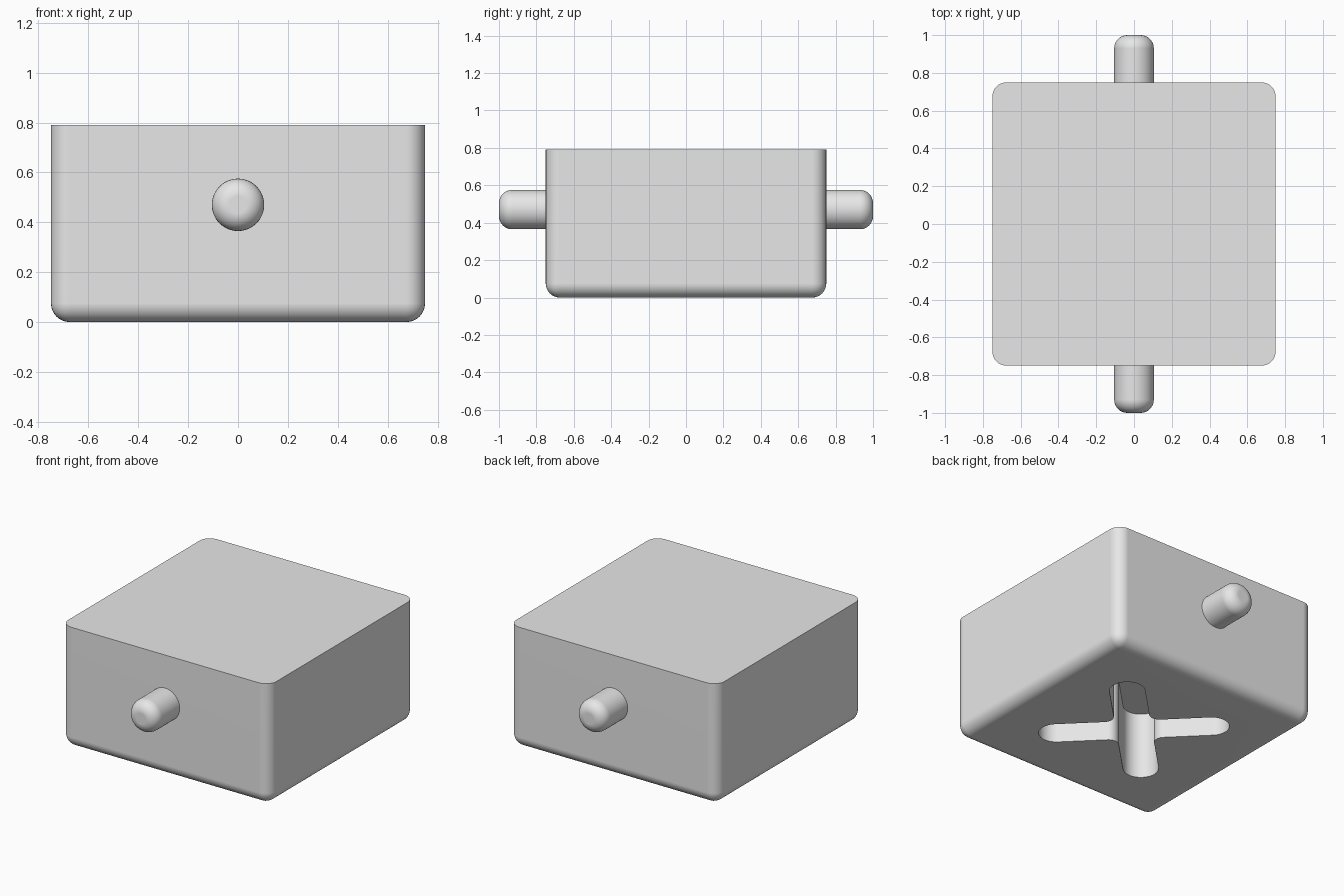
import bpy, bmesh, math
from math import cos, sin, pi
from mathutils import Matrix, Vector

cube = bpy.data.objects.get("Cube")
if cube:
    bpy.data.objects.remove(cube, do_unlink=True)

HALF, HEIGHT, ROUND = 0.75, 0.79, 0.075
PEG_R, PEG_Z = 0.105, 0.47
SLOT_W, SLOT_LEN, SLOT_DEPTH, FILLET = 0.105, 0.565, 0.43, 0.06

grey = bpy.data.materials.new("plain grey")
grey.use_nodes = True
grey.diffuse_color = (0.8, 0.8, 0.8, 1)
grey.node_tree.nodes["Principled BSDF"].inputs["Base Color"].default_value = (0.8, 0.8, 0.8, 1)


def make_object(name, bm):
    bmesh.ops.recalc_face_normals(bm, faces=bm.faces)
    mesh = bpy.data.meshes.new(name)
    bm.to_mesh(mesh)
    bm.free()
    mesh.materials.append(grey)
    obj = bpy.data.objects.new(name, mesh)
    bpy.context.collection.objects.link(obj)
    return obj


def activate(obj):
    bpy.ops.object.select_all(action='DESELECT')
    obj.select_set(True)
    bpy.context.view_layer.objects.active = obj


def smooth(obj):
    activate(obj)
    bpy.ops.object.shade_smooth_by_angle(angle=math.radians(30))
    obj.modifiers.new("flat face normals", 'WEIGHTED_NORMAL').keep_sharp = True


def arc(cx, cy, r, start, end, steps):
    angles = [start + (end - start) * i / steps for i in range(steps + 1)]
    return [Vector((cx + r * cos(a), cy + r * sin(a), 0)) for a in angles]


# Block: rounded sides and bottom, crisp top rim
bm = bmesh.new()
bmesh.ops.create_cube(bm, size=1, matrix=Matrix.Translation((0, 0, HEIGHT / 2))
                      @ Matrix.Diagonal((2 * HALF, 2 * HALF, HEIGHT, 1)))
edges = [e for e in bm.edges if min(v.co.z for v in e.verts) < 0.01]
bmesh.ops.bevel(bm, geom=edges, offset=ROUND, segments=8, profile=0.5, affect='EDGES')
block = make_object("block", bm)

# Diagonal cross slot with round ends and filleted inner corners
arm = arc(SLOT_LEN - SLOT_W, 0, SLOT_W, -pi / 2, pi / 2, 16)
arm += arc(SLOT_W + FILLET, SLOT_W + FILLET, FILLET, 1.5 * pi, pi, 8)
bm = bmesh.new()
outline = []
for k in range(4):
    turn = Matrix.Rotation(pi / 4 + k * pi / 2, 3, 'Z')
    outline += [bm.verts.new(turn @ p - Vector((0, 0, 0.1))) for p in arm]
face = bm.faces.new(outline)
top = bmesh.ops.extrude_face_region(bm, geom=[face])["geom"]
bmesh.ops.translate(bm, vec=(0, 0, SLOT_DEPTH + 0.1),
                    verts=[g for g in top if isinstance(g, bmesh.types.BMVert)])
cutter = make_object("slot_cutter", bm)
cutter.hide_render = True

cut = block.modifiers.new("cross slot", 'BOOLEAN')
cut.operation, cut.solver, cut.object = 'DIFFERENCE', 'EXACT', cutter
activate(block)
bpy.ops.object.modifier_apply(modifier=cut.name)
bpy.data.objects.remove(cutter, do_unlink=True)
smooth(block)

# Round-ended pegs on the front and back
for name, side in (("front_peg", -1), ("back_peg", 1)):
    inner, outer = HALF - 0.03, 1.0
    bm = bmesh.new()
    bmesh.ops.create_cone(bm, cap_ends=True, segments=48, radius1=PEG_R, radius2=PEG_R,
                          depth=outer - inner,
                          matrix=Matrix.Translation((0, side * (inner + outer) / 2, PEG_Z))
                          @ Matrix.Rotation(pi / 2, 4, 'X'))
    rim = [e for e in bm.edges if all(abs(v.co.y) > outer - 0.01 for v in e.verts)]
    bmesh.ops.bevel(bm, geom=rim, offset=0.07, segments=8, profile=0.5, affect='EDGES')
    smooth(make_object(name, bm))
